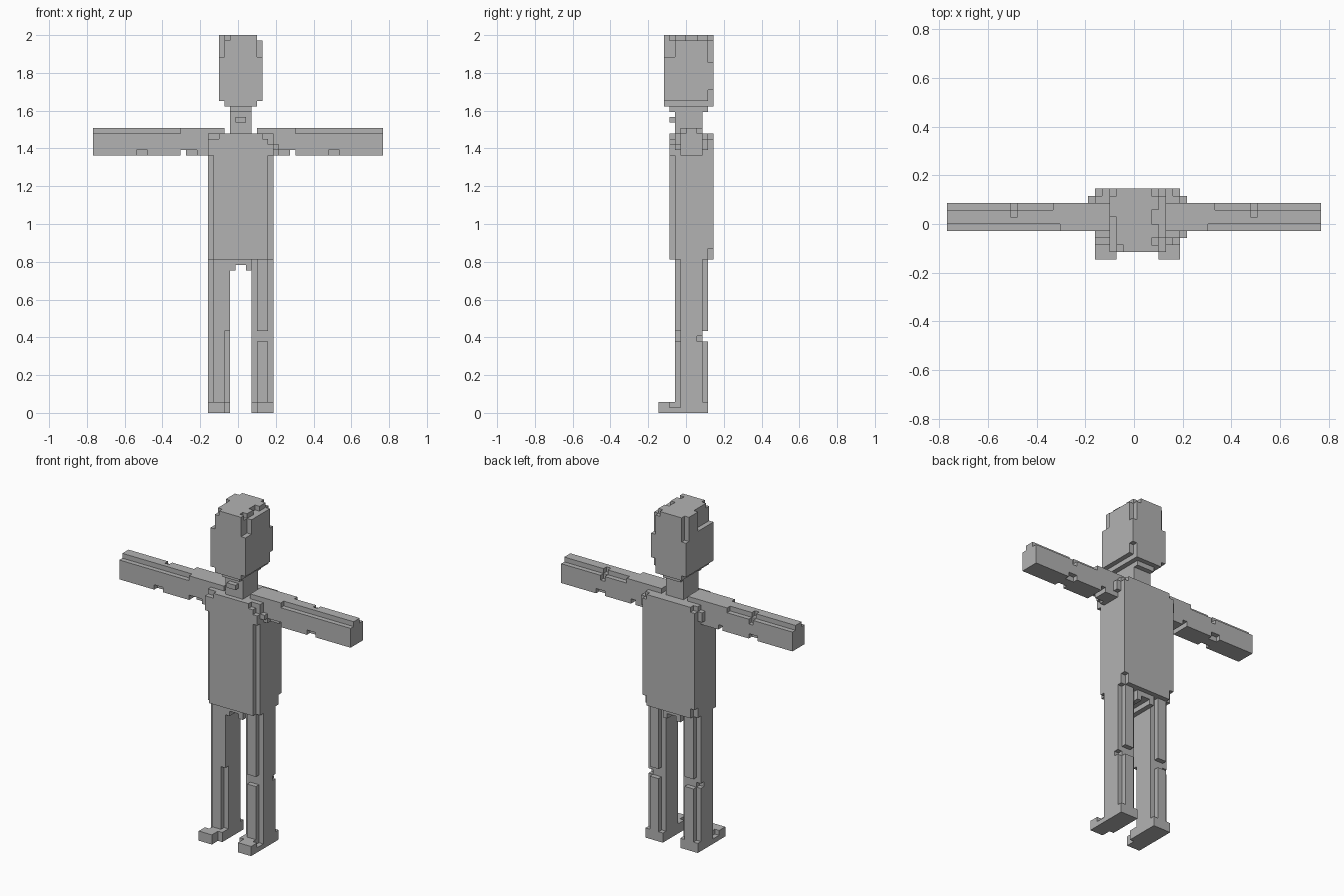
import bpy
import bmesh
from mathutils import Vector

if "Cube" in bpy.data.objects:
    bpy.data.objects.remove(bpy.data.objects["Cube"])

V = 2 / 69                       # edge of one cube
ORIGIN = Vector((-26.5, -5, 0))  # grid corner, in cubes

grey = bpy.data.materials.new("plain grey")
grey.diffuse_color = (0.45, 0.45, 0.45, 1)
grey.use_nodes = True
grey.node_tree.nodes["Principled BSDF"].inputs["Base Color"].default_value = grey.diffuse_color


def box(x0, x1, y0, y1, z0, z1):
    return {(x, y, z) for x in range(x0, x1) for y in range(y0, y1) for z in range(z0, z1)}


def cells(adds, cuts=()):
    solid = set().union(*(box(*b) for b in adds))
    return solid.difference(*(box(*b) for b in cuts))


def mirror(part, width):
    return {(width - 1 - x, y, z) for x, y, z in part}


# Head: clipped crown corners and a narrower chin row
head = cells(
    [(23, 31, 1, 10, 57, 69), (24, 30, 1, 10, 56, 57)],
    [(23, 24, 1, 6, 65, 69), (24, 25, 1, 2, 68, 69), (23, 24, 9, 10, 64, 69),
     (30, 31, 1, 3, 65, 69), (30, 31, 1, 10, 68, 69), (29, 30, 2, 3, 68, 69),
     (29, 30, 5, 7, 68, 69), (30, 31, 9, 10, 64, 69), (30, 31, 9, 10, 57, 59),
     (29, 30, 9, 10, 68, 69)])

# Neck with collar under the head and a throat bump
neck = cells([(25, 29, 3, 8, 51, 55), (25, 29, 2, 9, 55, 56), (26, 28, 2, 3, 53, 54)])

# Torso: front edges set back below the shoulders
torso = cells(
    [(21, 33, 2, 10, 28, 51), (33, 34, 3, 4, 48, 49), (33, 34, 8, 9, 48, 50),
     (20, 21, 8, 9, 48, 50)],
    [(21, 22, 2, 3, 28, 47), (32, 33, 2, 3, 28, 47), (21, 23, 2, 3, 50, 51),
     (31, 33, 2, 3, 50, 51), (32, 33, 2, 3, 49, 50), (32, 33, 9, 10, 28, 30),
     (21, 22, 9, 10, 28, 30), (21, 22, 9, 10, 50, 51), (32, 33, 9, 10, 50, 51)])

# Arms: stepped upper edges, notches underneath, elbow slot on top
left_arm = cells(
    [(0, 24, 4, 8, 47, 52)],
    [(0, 16, 4, 5, 51, 52), (0, 15, 7, 8, 51, 52), (9, 10, 6, 8, 51, 52),
     (9, 10, 7, 8, 50, 51), (8, 10, 4, 5, 47, 48), (8, 10, 7, 8, 47, 48),
     (16, 17, 4, 8, 47, 48), (17, 19, 4, 5, 47, 48)])
right_arm = mirror(left_arm, 53) - box(29, 30, 4, 8, 51, 52)

# Legs: core, narrower front and back strips split at the knee, and feet
leg = cells(
    [(21, 25, 4, 8, 0, 28), (22, 24, 3, 4, 2, 28), (22, 24, 8, 9, 2, 28),
     (21, 25, 2, 9, 0, 2), (21, 24, 0, 2, 0, 2)],
    [(21, 25, 8, 9, 13, 15), (21, 22, 7, 8, 13, 14), (21, 22, 2, 4, 1, 2)])
left_leg = leg | box(24, 25, 3, 4, 15, 28)
right_leg = mirror(leg, 54) - box(29, 33, 3, 4, 13, 15)

# Hips joining the legs in a stepped arch
hips = cells([(25, 29, 3, 9, 27, 28), (25, 26, 3, 9, 26, 27), (28, 29, 3, 9, 26, 27)])

PARTS = {"head": head, "neck": neck, "torso": torso, "left_arm": left_arm,
         "right_arm": right_arm, "hips": hips, "left_leg": left_leg, "right_leg": right_leg}
everything = set().union(*PARTS.values())


def build(name, part, taken):
    """Skin the outer faces of a set of cubes."""
    bm = bmesh.new()
    for cell in sorted(part - taken):
        for axis in range(3):
            for side in (0, 1):
                near = list(cell)
                near[axis] += 2 * side - 1
                if tuple(near) in everything:
                    continue
                u, w = (axis + 1) % 3, (axis + 2) % 3
                ring = []
                for du, dw in ((0, 0), (1, 0), (1, 1), (0, 1)):
                    p = Vector(cell)
                    p[axis] += side
                    p[u] += du
                    p[w] += dw
                    ring.append(bm.verts.new((p + ORIGIN) * V))
                bm.faces.new(ring if side else ring[::-1])
    bmesh.ops.remove_doubles(bm, verts=bm.verts[:], dist=V / 100)
    bmesh.ops.dissolve_limit(bm, angle_limit=0.01, verts=bm.verts[:], edges=bm.edges[:])
    mesh = bpy.data.meshes.new(name)
    bm.to_mesh(mesh)
    bm.free()
    mesh.materials.append(grey)
    bpy.context.collection.objects.link(bpy.data.objects.new(name, mesh))


done = set()
for part_name, part_cells in PARTS.items():
    build(part_name, part_cells, done)
    done |= part_cells
